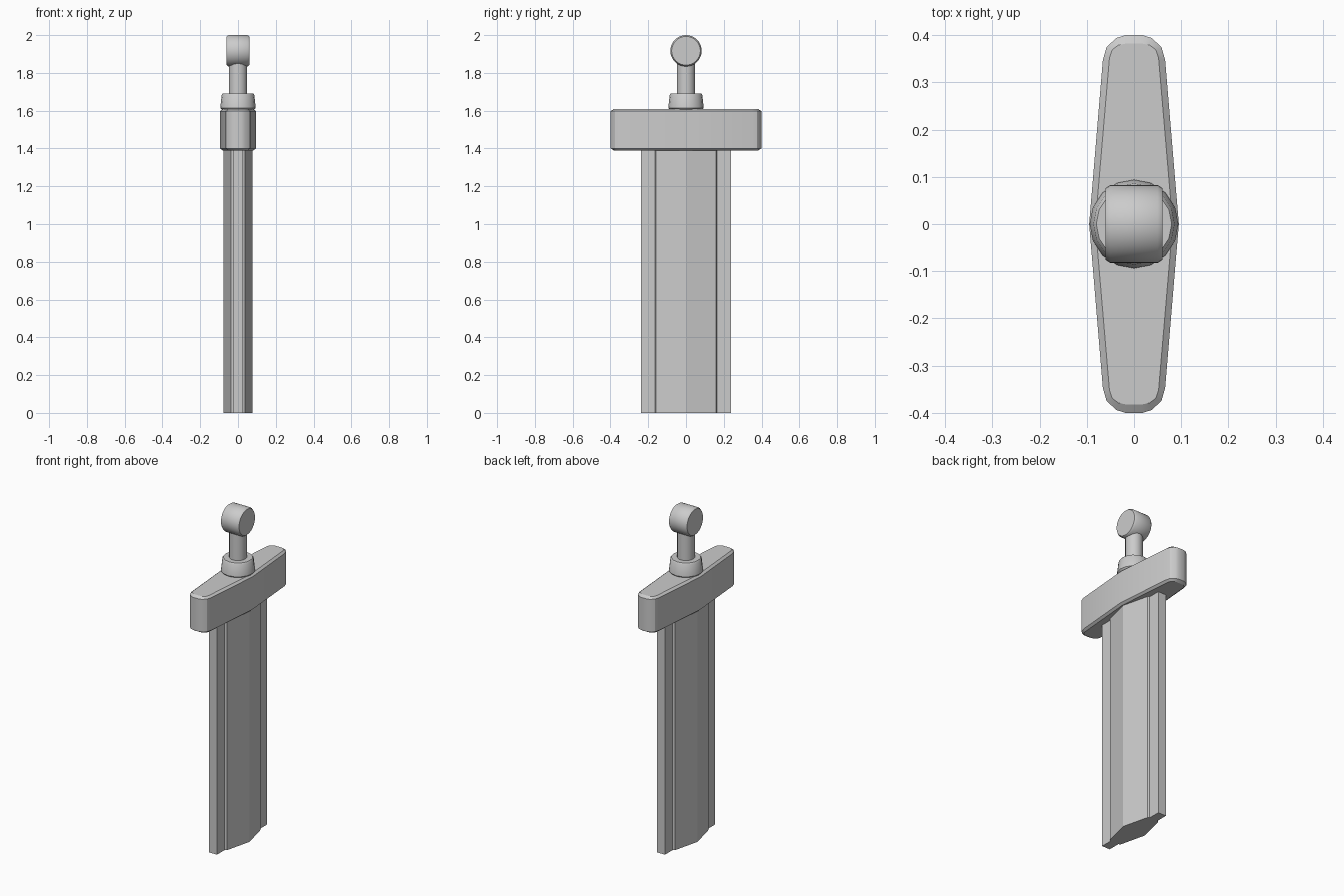
import bpy, bmesh, math
from mathutils import Matrix

if "Cube" in bpy.data.objects:
    bpy.data.objects.remove(bpy.data.objects["Cube"])


def loft(name, rings, matrix=None, smooth=0):
    """Skin a stack of equally sized closed rings and cap both ends."""
    bm = bmesh.new()
    vs = [[bm.verts.new(p) for p in ring] for ring in rings]
    n = len(vs[0])
    for a, b in zip(vs, vs[1:]):
        for i in range(n):
            j = (i + 1) % n
            bm.faces.new((a[i], a[j], b[j], b[i]))
    bm.faces.new(vs[0][::-1])
    bm.faces.new(vs[-1])
    bmesh.ops.recalc_face_normals(bm, faces=bm.faces)
    if matrix:
        bm.transform(matrix)
    me = bpy.data.meshes.new(name)
    bm.to_mesh(me)
    bm.free()
    ob = bpy.data.objects.new(name, me)
    bpy.context.collection.objects.link(ob)
    if smooth:
        bpy.ops.object.select_all(action='DESELECT')
        ob.select_set(True)
        bpy.context.view_layer.objects.active = ob
        bpy.ops.object.shade_smooth_by_angle(angle=math.radians(smooth))
    return ob


def turned(name, profile, sides, matrix=None):
    """Revolve a (radius, z) profile."""
    rings = [[(r * math.cos(2 * math.pi * i / sides),
               r * math.sin(2 * math.pi * i / sides), z) for i in range(sides)]
             for r, z in profile]
    return loft(name, rings, matrix, 35)


def mirrored(quarter):
    """Full outline from a quarter running from the +x axis towards +y."""
    half = quarter + [(-x, y) for x, y in reversed(quarter)]
    return half + [(x, -y) for x, y in reversed(half) if y > 1e-6]


def ring(outline, z):
    return [(x, y, z) for x, y in outline]


# Blade: diamond core with thin stepped edges
blade = mirrored([(0.077, 0), (0.038, 0.16), (0.027, 0.165), (0.027, 0.238)])
loft("blade", [ring(blade, 0), ring(blade, 1.41)])

# Crossguard: tapered bar with rounded ends and chamfered rims
outer = mirrored([(0.095, 0), (0.066, 0.347), (0.058, 0.375), (0.037, 0.394), (0.018, 0.4)])
inner = mirrored([(0.082, 0), (0.052, 0.352), (0.046, 0.369), (0.033, 0.379), (0.018, 0.382)])
loft("crossguard", [ring(inner, 1.39), ring(outer, 1.401),
                    ring(outer, 1.597), ring(inner, 1.608)], smooth=25)

# Collar, grip and pommel
turned("collar", [(0.08, 1.6), (0.094, 1.615), (0.086, 1.684), (0.08, 1.692)], 16)
turned("grip", [(0.048, 1.68), (0.048, 1.88)], 24)
turned("pommel", [(0.076, -0.06), (0.083, -0.05), (0.083, 0.05), (0.076, 0.06)], 32,
       Matrix.Translation((0, 0, 1.917)) @ Matrix.Rotation(math.pi / 2, 4, 'Y'))
